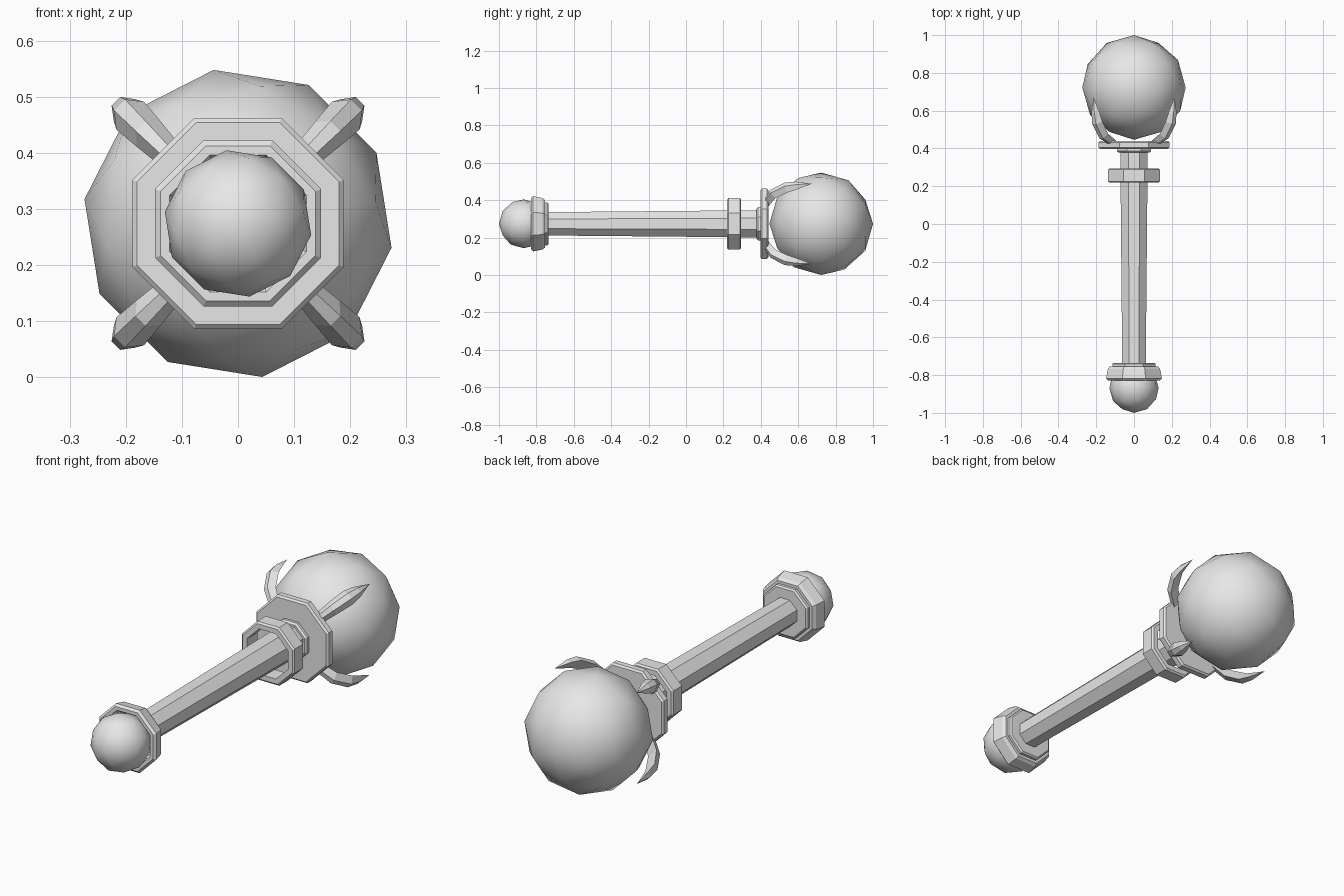
import bpy, bmesh, math
from mathutils import Matrix, Vector

if "Cube" in bpy.data.objects:
    bpy.data.objects.remove(bpy.data.objects["Cube"])

CZ = 0.274  # height of the central axis

grey = bpy.data.materials.new("plain_grey")
grey.diffuse_color = (0.8, 0.8, 0.8, 1)
grey.use_nodes = True
grey.node_tree.nodes["Principled BSDF"].inputs["Base Color"].default_value = grey.diffuse_color


def finish(bm, name, smooth=False):
    bmesh.ops.recalc_face_normals(bm, faces=bm.faces)
    for f in bm.faces:
        f.smooth = smooth
    me = bpy.data.meshes.new(name)
    bm.to_mesh(me)
    bm.free()
    me.materials.append(grey)
    ob = bpy.data.objects.new(name, me)
    ob.location.z = CZ
    bpy.context.collection.objects.link(ob)
    return ob


def octagon_turn(name, profile, closed=False):
    """Eight-sided turned part along y; profile = (y, distance to flat)."""
    bm = bmesh.new()
    rings = []
    for y, a in profile:
        r = a / math.cos(math.pi / 8)
        angles = [math.pi / 8 + k * math.pi / 4 for k in range(8)]
        rings.append([bm.verts.new((r * math.cos(t), y, r * math.sin(t))) for t in angles])
    pairs = list(zip(rings, rings[1:]))
    if closed:
        pairs.append((rings[-1], rings[0]))
    else:
        bm.faces.new(rings[0])
        bm.faces.new(rings[-1])
    for p, q in pairs:
        for k in range(8):
            j = (k + 1) % 8
            bm.faces.new((p[k], p[j], q[j], q[k]))
    return finish(bm, name)


def ball(name, y, r):
    """Low-poly smooth ball with its pole along y."""
    bm = bmesh.new()
    m = (Matrix.Translation((0, y, 0)) @ Matrix.Rotation(math.pi / 2, 4, 'X')
         @ Matrix.Rotation(math.radians(9), 4, 'Z'))
    bmesh.ops.create_icosphere(bm, subdivisions=2, radius=r, matrix=m)
    return finish(bm, name, smooth=True)


# Balls at both ends
ball("head_orb", 0.723, 0.277)
ball("pommel_ball", -0.868, 0.132)

# Slightly tapered shaft
octagon_turn("shaft", [(-0.78, 0.062), (0.42, 0.073)])

# Pommel collar with a recessed seat for the ball
octagon_turn("pommel_collar", [
    (-0.775, 0.09), (-0.828, 0.122), (-0.828, 0.138), (-0.818, 0.148),
    (-0.768, 0.138), (-0.755, 0.128), (-0.755, 0.115), (-0.742, 0.115),
    (-0.735, 0.108)])

# Guard ring around the shaft
octagon_turn("guard_ring", [
    (0.219, 0.106), (0.219, 0.129), (0.226, 0.137), (0.288, 0.137),
    (0.295, 0.129), (0.295, 0.106)], closed=True)

# Crown plate with its small neck disc
octagon_turn("crown_neck", [(0.378, 0.082), (0.386, 0.09), (0.405, 0.09)])
octagon_turn("crown_plate", [
    (0.398, 0.18), (0.406, 0.188), (0.432, 0.188), (0.44, 0.18)])

# Four curved prongs: radius, y, half width, half thickness
STATIONS = [(0.165, 0.43, 0.024, 0.014), (0.235, 0.465, 0.031, 0.016),
            (0.285, 0.535, 0.035, 0.015), (0.297, 0.59, 0.027, 0.011)]
TIP = (0.303, 0.672)

for i in range(4):
    t = math.pi / 4 + i * math.pi / 2
    out = Vector((math.cos(t), 0, math.sin(t)))
    side = Vector((-math.sin(t), 0, math.cos(t)))
    fwd = Vector((0, 1, 0))
    path = [(s[0], s[1]) for s in STATIONS] + [TIP]
    bm = bmesh.new()
    rings = []
    for k, (r, y, w, h) in enumerate(STATIONS):
        a, b = path[max(k - 1, 0)], path[k + 1]
        d = Vector((b[0] - a[0], b[1] - a[1])).normalized()
        nrm = out * d.y - fwd * d.x  # points away from the orb
        c = out * r + fwd * y
        rings.append([bm.verts.new(c + side * sx * w + nrm * sn * h)
                      for sx, sn in ((-1, -1), (1, -1), (0.4, 1), (-0.4, 1))])
    tip = bm.verts.new(out * TIP[0] + fwd * TIP[1])
    bm.faces.new(rings[0])
    for p, q in zip(rings, rings[1:]):
        for k in range(4):
            j = (k + 1) % 4
            bm.faces.new((p[k], p[j], q[j], q[k]))
    for k in range(4):
        bm.faces.new((rings[-1][k], rings[-1][(k + 1) % 4], tip))
    finish(bm, "prong_%d" % (i + 1))
